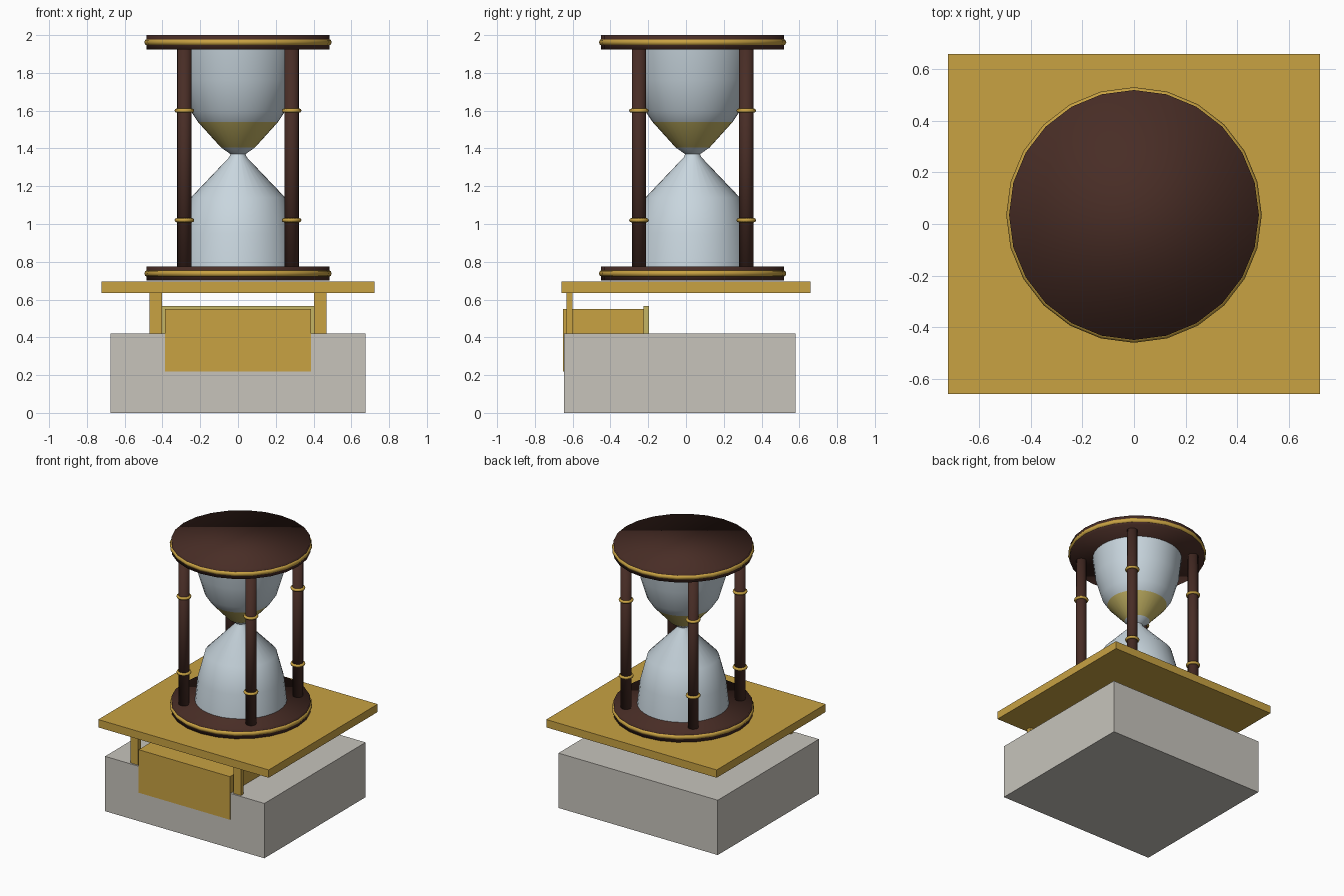
import bpy
import bmesh
from math import cos, sin, pi

if "Cube" in bpy.data.objects:
    bpy.data.objects.remove(bpy.data.objects["Cube"], do_unlink=True)


def material(name, rgb):
    m = bpy.data.materials.new(name)
    m.use_nodes = True
    m.diffuse_color = (*rgb, 1)
    m.node_tree.nodes["Principled BSDF"].inputs["Base Color"].default_value = (*rgb, 1)
    return m


GOLD = material("gold", (0.58, 0.36, 0.055))
STONE = material("pale stone", (0.57, 0.55, 0.50))
WOOD = material("dark wood", (0.065, 0.026, 0.019))
GLASS = material("glass", (0.58, 0.67, 0.73))
SAND = material("sand", (0.56, 0.46, 0.13))

CY = 0.035  # hourglass axis in y


def finish(obj, name, *mats):
    obj.name = name
    for m in mats:
        obj.data.materials.append(m)
    return obj


def box(name, mat, x, y, z):
    """Box from (min, max) ranges."""
    bpy.ops.mesh.primitive_cube_add(
        size=1, location=[(r[0] + r[1]) / 2 for r in (x, y, z)])
    obj = bpy.context.object
    obj.scale = [r[1] - r[0] for r in (x, y, z)]
    bpy.ops.object.transform_apply(location=False, rotation=False)
    return finish(obj, name, mat)


def cylinder(name, mat, x, y, z, radius, sides):
    bpy.ops.mesh.primitive_cylinder_add(
        vertices=sides, radius=radius, depth=z[1] - z[0],
        location=(x, y, (z[0] + z[1]) / 2))
    bpy.ops.object.shade_smooth()
    return finish(bpy.context.object, name, mat)


def ring(name, x, y, z, radius, thick, sides):
    bpy.ops.mesh.primitive_torus_add(
        major_radius=radius, minor_radius=thick, major_segments=sides,
        minor_segments=8, location=(x, y, z))
    bpy.ops.object.shade_smooth()
    return finish(bpy.context.object, name, GOLD)


def lathe(name, profile, sides, *mats):
    """Closed solid of revolution from (radius, z) points, bottom to top."""
    bm = bmesh.new()
    rows = [[bm.verts.new((r * cos(2 * pi * i / sides), r * sin(2 * pi * i / sides), z))
             for i in range(sides)] for r, z in profile]
    for low, high in zip(rows, rows[1:]):
        for i in range(sides):
            j = (i + 1) % sides
            bm.faces.new((low[i], low[j], high[j], high[i])).smooth = True
    bm.faces.new(rows[0][::-1])
    bm.faces.new(rows[-1])
    mesh = bpy.data.meshes.new(name)
    bm.to_mesh(mesh)
    bm.free()
    obj = bpy.data.objects.new(name, mesh)
    bpy.context.collection.objects.link(obj)
    obj.location.y = CY
    return finish(obj, name, *mats)


# Plinth, drawer and top plate
box("stone_base", STONE, (-0.675, 0.675), (-0.645, 0.58), (0, 0.42))
box("drawer", GOLD, (-0.387, 0.387), (-0.65, -0.225), (0.22, 0.55))
box("drawer_back", SAND, (-0.402, 0.402), (-0.225, -0.197), (0.40, 0.565))
box("top_plate", GOLD, (-0.722, 0.722), (-0.66, 0.66), (0.635, 0.695))
for side, sign in (("left", 1), ("right", -1)):
    box(f"{side}_plate_support", GOLD, sorted((sign * 0.403, sign * 0.468)),
        (-0.632, -0.6), (0.41, 0.64))

# Wooden end discs with gold bands
for part, z in (("lower", 0.738), ("upper", 1.962)):
    cylinder(f"{part}_disc", WOOD, 0, CY, (z - 0.038, z + 0.038), 0.485, 24)
    ring(f"{part}_disc_band", 0, CY, z, 0.478, 0.018, 24)

# Four pillars, each with two gold collars
for sx, sx_name in ((1, "left"), (-1, "right")):
    for sy, sy_name in ((-1, "front"), (1, "back")):
        x, y = sx * 0.284, CY + sy * 0.284
        tag = f"{sy_name}_{sx_name}_pillar"
        cylinder(tag, WOOD, x, y, (0.77, 1.93), 0.038, 16)
        for z, level in ((1.02, "lower"), (1.6, "upper")):
            ring(f"{tag}_{level}_collar", x, y, z, 0.041, 0.011, 20)

# Glass bulbs; the band between the two sand heights shows the sand
SAND_LOW, SAND_TOP = 1.405, 1.54
glass = lathe("glass_bulbs", [
    (0.32, 0.77), (0.30, 0.95), (0.25, 1.14), (0.045, 1.355), (0.04, 1.37),
    (0.09, SAND_LOW), (0.212, SAND_TOP), (0.252, 1.6), (0.30, 1.76), (0.32, 1.93),
], 32, GLASS, SAND)
for face in glass.data.polygons:
    if SAND_LOW < face.center.z < SAND_TOP:
        face.material_index = 1
bpy.ops.object.select_all(action="DESELECT")
glass.select_set(True)
bpy.context.view_layer.objects.active = glass
bpy.ops.object.shade_smooth_by_angle(angle=pi / 3)
